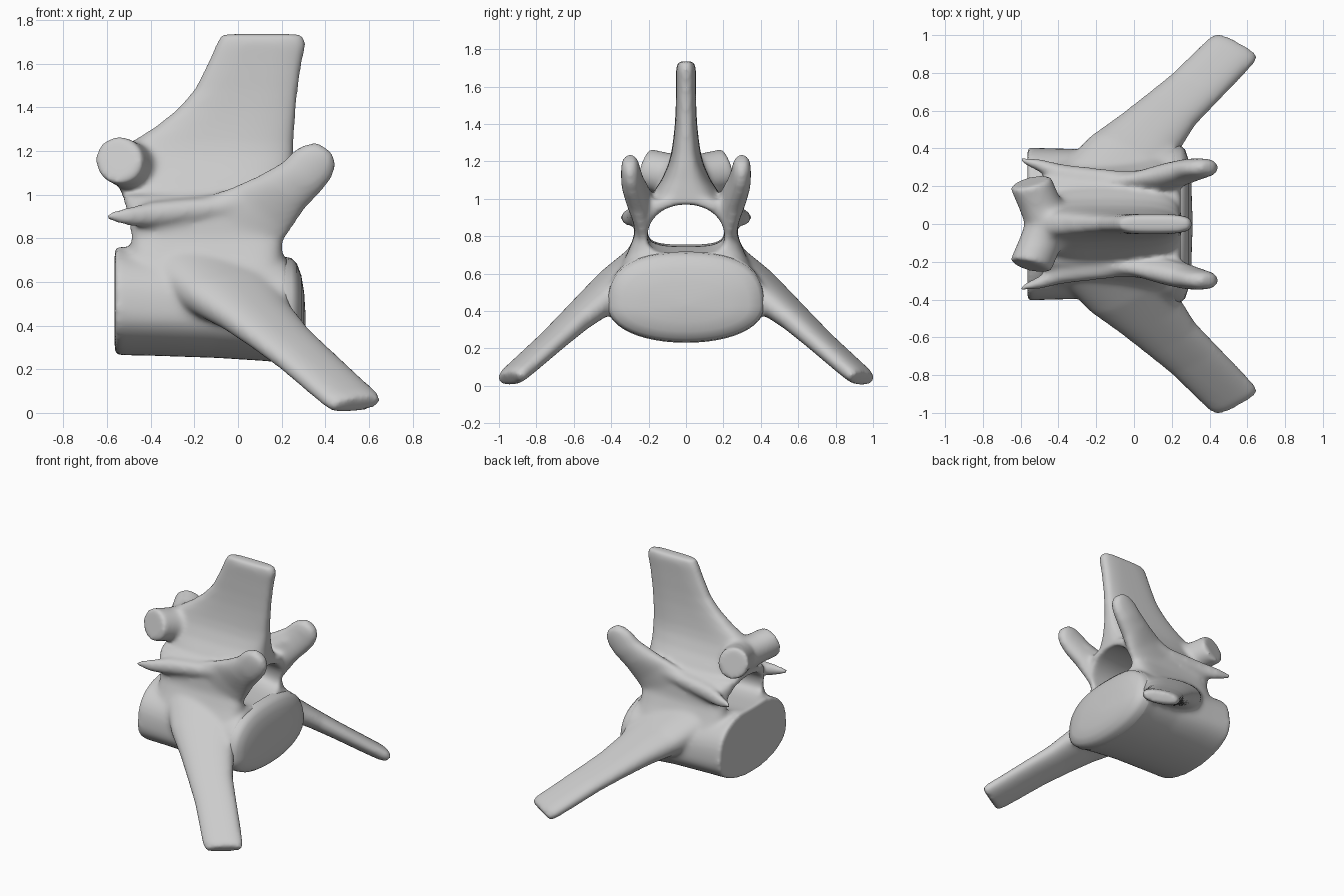
import bpy
import bmesh
from math import cos, sin, tau
from mathutils import Vector

old = bpy.data.objects.get("Cube")
if old:
    bpy.data.objects.remove(old, do_unlink=True)

bone = bpy.data.materials.new("bone_grey")
bone.use_nodes = True
bone.diffuse_color = (0.6, 0.6, 0.6, 1)
bone.node_tree.nodes["Principled BSDF"].inputs["Base Color"].default_value = (0.6, 0.6, 0.6, 1)


def loft(bm, sections, power=2.0, low=None, drop=1.0, side=1, count=48):
    """Closed skin over superellipse sections (centre, half axis u, half axis v).

    low and drop reshape the half on the negative side of v."""
    rings = []
    for centre, u, v in sections:
        ring = []
        for i in range(count):
            c, s = cos(tau * i / count), sin(tau * i / count)
            n = low if low and s < 0 else power
            a = abs(c) ** (2 / n) * (1 if c > 0 else -1)
            b = abs(s) ** (2 / n) * (1 if s > 0 else -drop)
            p = Vector(centre) + a * Vector(u) + b * Vector(v)
            ring.append(bm.verts.new((p.x, p.y * side, p.z)))
        rings.append(ring)
    for r, q in zip(rings, rings[1:]):
        for i in range(count):
            j = (i + 1) % count
            bm.faces.new((r[i], r[j], q[j], q[i]))
    bm.faces.new(rings[0])
    bm.faces.new(rings[-1])


def to_object(bm, name):
    bmesh.ops.recalc_face_normals(bm, faces=bm.faces)
    mesh = bpy.data.meshes.new(name)
    bm.to_mesh(mesh)
    bm.free()
    mesh.materials.append(bone)
    ob = bpy.data.objects.new(name, mesh)
    bpy.context.collection.objects.link(ob)
    return ob


def activate(ob):
    bpy.ops.object.select_all(action="DESELECT")
    ob.select_set(True)
    bpy.context.view_layer.objects.active = ob


def x_sections(rows, drop):
    """Upright sections from (x, half width, bottom, top), widest below the middle."""
    out = []
    for x, w, lo, hi in rows:
        up = (hi - lo) / (1 + drop)
        out.append(((x, 0, hi - up), (0, w, 0), (0, 0, up)))
    return out


def z_sections(rows):
    """Level sections from (z, rear x, front x, half thickness)."""
    return [(((a + b) / 2, 0, z), ((b - a) / 2, 0, 0), (0, t, 0)) for z, a, b, t in rows]


bm = bmesh.new()

# Drum-shaped body, flatter below than above
loft(bm, x_sections([(-0.565, 0.405, 0.265, 0.77), (-0.4, 0.4, 0.262, 0.755),
                     (-0.1, 0.395, 0.252, 0.745), (0.12, 0.41, 0.238, 0.735),
                     (0.23, 0.423, 0.228, 0.72)], 0.68), 2.6, 2.1, 0.68)

# Arch walls
loft(bm, z_sections([(0.56, -0.44, 0.21, 0.375), (0.64, -0.48, 0.21, 0.35),
                     (0.72, -0.5, 0.21, 0.31), (0.8, -0.5, 0.215, 0.278),
                     (0.88, -0.51, 0.235, 0.272), (0.95, -0.52, 0.25, 0.262),
                     (1.0, -0.53, 0.25, 0.205)]), 7)

# Tall spine blade
loft(bm, z_sections([(0.93, -0.51, 0.245, 0.23), (1.03, -0.54, 0.25, 0.18),
                     (1.1, -0.56, 0.25, 0.132), (1.18, -0.55, 0.255, 0.096),
                     (1.24, -0.49, 0.255, 0.08), (1.31, -0.38, 0.26, 0.069),
                     (1.39, -0.28, 0.265, 0.06), (1.48, -0.2, 0.275, 0.055),
                     (1.6, -0.14, 0.292, 0.053), (1.69, -0.1, 0.312, 0.053),
                     (1.736, -0.075, 0.295, 0.045)]), 3.2)

wing_across = Vector((0.88, -0.46, 0.11))
wing_thick = Vector((0.15, 0.57, 0.82))
lobe_across = Vector((0.8, 0, -0.6))
for side in (1, -1):
    # Wing sweeping down and outward
    wing = [((-0.12, 0.16, 0.66), 0.3, 0.13), ((-0.02, 0.335, 0.545), 0.25, 0.112),
            ((0.08, 0.48, 0.445), 0.185, 0.083), ((0.19, 0.6, 0.345), 0.157, 0.067),
            ((0.31, 0.71, 0.245), 0.146, 0.058), ((0.46, 0.86, 0.112), 0.142, 0.053),
            ((0.52, 0.92, 0.06), 0.14, 0.05), ((0.545, 0.945, 0.035), 0.125, 0.043)]
    loft(bm, [(c, wing_across * w, wing_thick * t) for c, w, t in wing], 2.4, side=side)

    # Upright rounded lobe at the front of the arch
    lobe = [((-0.03, 0.225, 0.84), 0.22, 0.045), ((0.1, 0.235, 0.93), 0.17, 0.055),
            ((0.2, 0.258, 1.01), 0.13, 0.068), ((0.29, 0.284, 1.08), 0.112, 0.062),
            ((0.34, 0.294, 1.135), 0.109, 0.054), ((0.378, 0.298, 1.18), 0.088, 0.048),
            ((0.403, 0.3, 1.212), 0.045, 0.033)]
    loft(bm, [(c, lobe_across * w, (0, t, 0)) for c, w, t in lobe], 2.2, side=side)

    # Ridge along the arch ending in a rear spike
    ridge = [((-0.6, 0.34, 0.9), 0.015, 0.02), ((-0.5, 0.31, 0.9), 0.035, 0.045),
             ((-0.38, 0.262, 0.91), 0.055, 0.06), ((-0.1, 0.225, 0.94), 0.06, 0.055),
             ((0.1, 0.222, 0.985), 0.06, 0.055), ((0.26, 0.27, 1.07), 0.06, 0.06)]
    loft(bm, [(c, (0, t, 0), (0, 0, h)) for c, t, h in ridge], side=side)

    # Short stub with a flat outer face at the rear
    stub = [((-0.44, 0.0, 1.11), 0.13), ((-0.5, 0.11, 1.135), 0.112),
            ((-0.55, 0.225, 1.16), 0.112)]
    loft(bm, [(c, Vector((0.97, 0.24, 0)) * r, Vector((0, -0.25, 0.97)) * r)
              for c, r in stub], side=side)

vertebra = to_object(bm, "vertebra")

# Canal through the arch
bm = bmesh.new()
loft(bm, x_sections([(-0.9, 0.21, 0.76, 0.98), (-0.5, 0.207, 0.755, 0.975),
                     (0.0, 0.207, 0.745, 0.972), (0.2, 0.207, 0.705, 0.97),
                     (0.7, 0.207, 0.7, 0.97)], 0.5), 2.1, 3, 0.5)
canal = to_object(bm, "canal_cutter")
canal.hide_render = True

# Fuse the parts, cut the canal and soften the joins
activate(vertebra)


def fuse():
    mod = vertebra.modifiers.new("fuse", "REMESH")
    mod.mode = "VOXEL"
    mod.voxel_size = 0.013
    bpy.ops.object.modifier_apply(modifier=mod.name)


fuse()
cut = vertebra.modifiers.new("canal", "BOOLEAN")
cut.operation = "DIFFERENCE"
cut.object = canal
bpy.ops.object.modifier_apply(modifier=cut.name)
bpy.data.objects.remove(canal, do_unlink=True)
fuse()
soft = vertebra.modifiers.new("soften", "SMOOTH")
soft.factor = 0.5
soft.iterations = 16
bpy.ops.object.modifier_apply(modifier=soft.name)
bpy.ops.object.shade_smooth_by_angle(angle=1.0)

# Domed end plate on the front of the body
bm = bmesh.new()
dome = [(0.2, 1.0, 1.0), (0.245, 0.99, 0.97), (0.27, 0.94, 0.88), (0.29, 0.8, 0.7),
        (0.303, 0.55, 0.43), (0.31, 0.05, 0.05)]
loft(bm, [((x, 0, 0.428), (0, 0.42 * w, 0), (0, 0, 0.29 * h)) for x, w, h in dome],
     2.6, 2.1, 0.68)
plate = to_object(bm, "front_end_plate")
activate(plate)
bpy.ops.object.shade_smooth_by_angle(angle=0.7)
